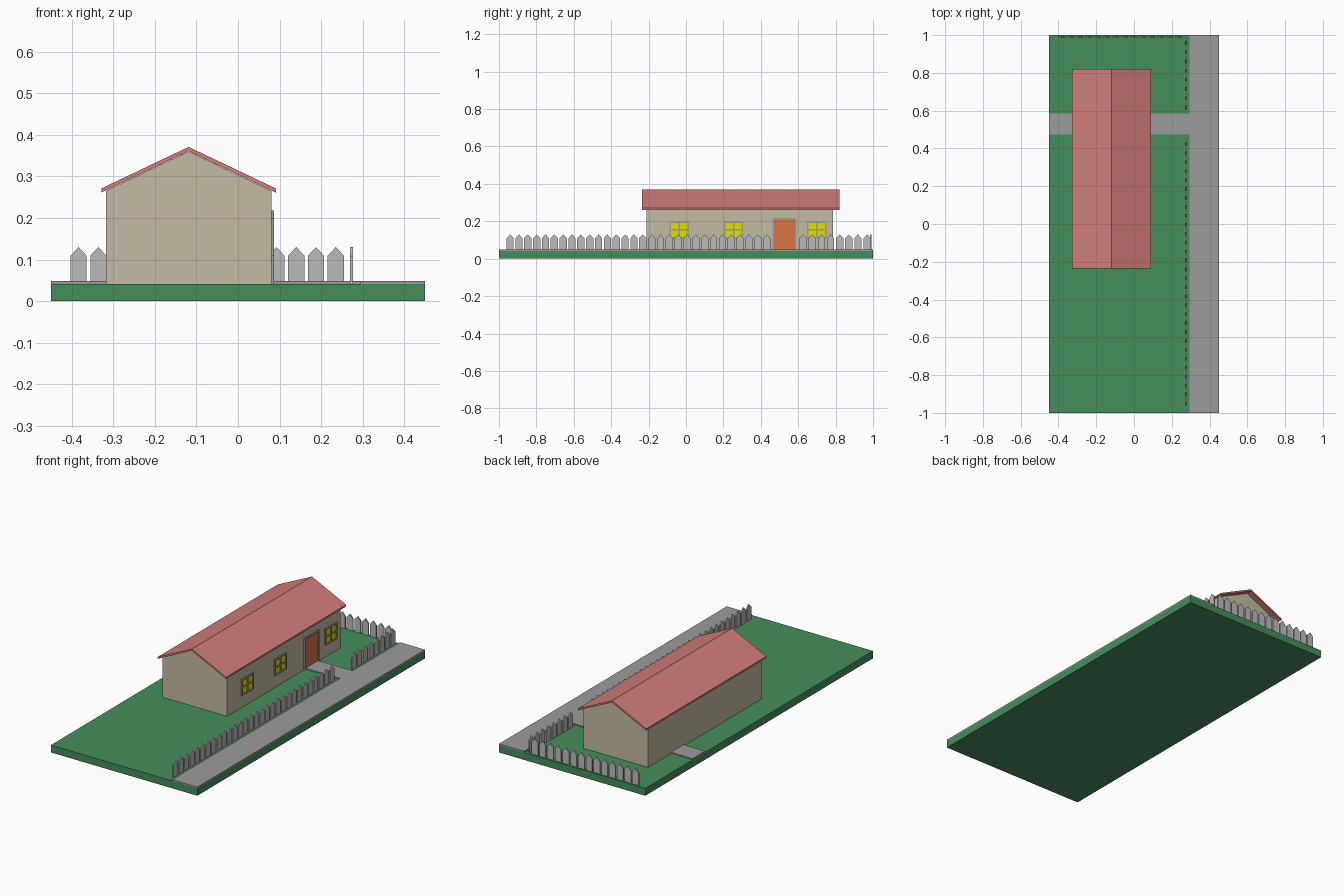
import bpy, bmesh
from mathutils import Vector

if "Cube" in bpy.data.objects:
    bpy.data.objects.remove(bpy.data.objects["Cube"])


def material(name, rgb):
    m = bpy.data.materials.new(name)
    m.diffuse_color = (*rgb, 1)
    m.use_nodes = True
    m.node_tree.nodes["Principled BSDF"].inputs["Base Color"].default_value = m.diffuse_color
    return m


GREEN = material("grass", (0.06, 0.27, 0.10))
GREY = material("paving", (0.33, 0.33, 0.33))
WOOD = material("fence_grey", (0.50, 0.50, 0.50))
CREAM = material("plaster", (0.55, 0.50, 0.36))
RED = material("roof_red", (0.65, 0.21, 0.20))
YELLOW = material("glass_yellow", (0.75, 0.75, 0.0))
ORANGE = material("door_orange", (0.70, 0.17, 0.06))
TRIM = material("trim_grey", (0.35, 0.35, 0.33))


def finish(name, bm, mat):
    bmesh.ops.recalc_face_normals(bm, faces=bm.faces)
    me = bpy.data.meshes.new(name)
    bm.to_mesh(me)
    bm.free()
    me.materials.append(mat)
    ob = bpy.data.objects.new(name, me)
    bpy.context.collection.objects.link(ob)
    return ob


def prism(bm, points, push):
    """Extrude a closed outline of 3D points along a vector."""
    face = bm.faces.new([bm.verts.new(p) for p in points])
    new = bmesh.ops.extrude_face_region(bm, geom=[face])["geom"]
    bmesh.ops.translate(bm, vec=Vector(push),
                        verts=[g for g in new if isinstance(g, bmesh.types.BMVert)])


def add_box(bm, x, y, z):
    prism(bm, [(x[0], y[0], z[0]), (x[1], y[0], z[0]),
               (x[1], y[1], z[0]), (x[0], y[1], z[0])], (0, 0, z[1] - z[0]))


def box(name, x, y, z, mat):
    bm = bmesh.new()
    add_box(bm, x, y, z)
    return finish(name, bm, mat)


# Ground, pavement and the path to the door
LAWN, PAVE = 0.041, 0.048
box("lawn", (-0.45, 0.45), (-1, 1), (0, LAWN), GREEN)
box("pavement", (0.295, 0.45), (-1, 1), (LAWN, PAVE), GREY)
box("garden_path", (-0.45, 0.295), (0.475, 0.585), (LAWN, PAVE), GREY)

# House walls with gables
CX, WALL = -0.119, 0.08
bm = bmesh.new()
prism(bm, [(x, -0.21, z) for x, z in
           [(-0.318, LAWN), (WALL, LAWN), (WALL, 0.265), (CX, 0.36), (-0.318, 0.265)]],
      (0, 0.997, 0))
finish("house_walls", bm, CREAM)

# Thin pitched roof
bm = bmesh.new()
prism(bm, [(CX + x, -0.235, z) for x, z in
           [(-0.21, 0.261), (0, 0.361), (0.21, 0.261),
            (0.21, 0.271), (0, 0.371), (-0.21, 0.271)]], (0, 1.055, 0))
finish("roof", bm, RED)

# Four-pane windows
FRAME = (WALL - 0.002, WALL + 0.007)
PANE = (WALL - 0.002, WALL + 0.003)
BAR, HALF, ZC, HZ = 0.008, 0.052, 0.154, 0.046
for i, y in enumerate((-0.035, 0.254, 0.698)):
    box(f"window_glass_{i}", PANE, (y - HALF + 0.004, y + HALF - 0.004),
        (ZC - HZ + 0.004, ZC + HZ - 0.004), YELLOW)
    bm = bmesh.new()
    for t in (-1, 0, 1):
        yc, zc = y + t * (HALF - BAR / 2), ZC + t * (HZ - BAR / 2)
        add_box(bm, FRAME, (yc - BAR / 2, yc + BAR / 2), (ZC - HZ, ZC + HZ))
        add_box(bm, FRAME, (y - HALF, y + HALF), (zc - BAR / 2, zc + BAR / 2))
    finish(f"window_frame_{i}", bm, TRIM)

# Door and its frame
D0, D1, DT = 0.462, 0.592, 0.218
box("door", PANE, (D0 + 0.004, D1 - 0.004), (LAWN, DT - 0.004), ORANGE)
bm = bmesh.new()
add_box(bm, FRAME, (D0, D0 + BAR), (LAWN, DT))
add_box(bm, FRAME, (D1 - BAR, D1), (LAWN, DT))
add_box(bm, FRAME, (D0, D1), (DT - BAR, DT))
finish("door_frame", bm, TRIM)


# Picket fences: pointed boards in a row
def fence(name, first, step, count, along_x):
    bm = bmesh.new()
    outline = [(0, LAWN - 0.002), (0.039, LAWN - 0.002), (0.039, 0.109),
               (0.0195, 0.13), (0, 0.109)]
    for i in range(count):
        s = first + i * step
        if along_x:
            prism(bm, [(s + u, 0.985, z) for u, z in outline], (0, 0.007, 0))
        else:
            prism(bm, [(0.27, s + u, z) for u, z in outline], (0.007, 0, 0))
    finish(name, bm, WOOD)


fence("long_side_fence", -0.96, 0.0473, 30, False)
fence("short_side_fence", 0.607, 0.0488, 8, False)
fence("back_fence", -0.403, 0.0476, 14, True)
